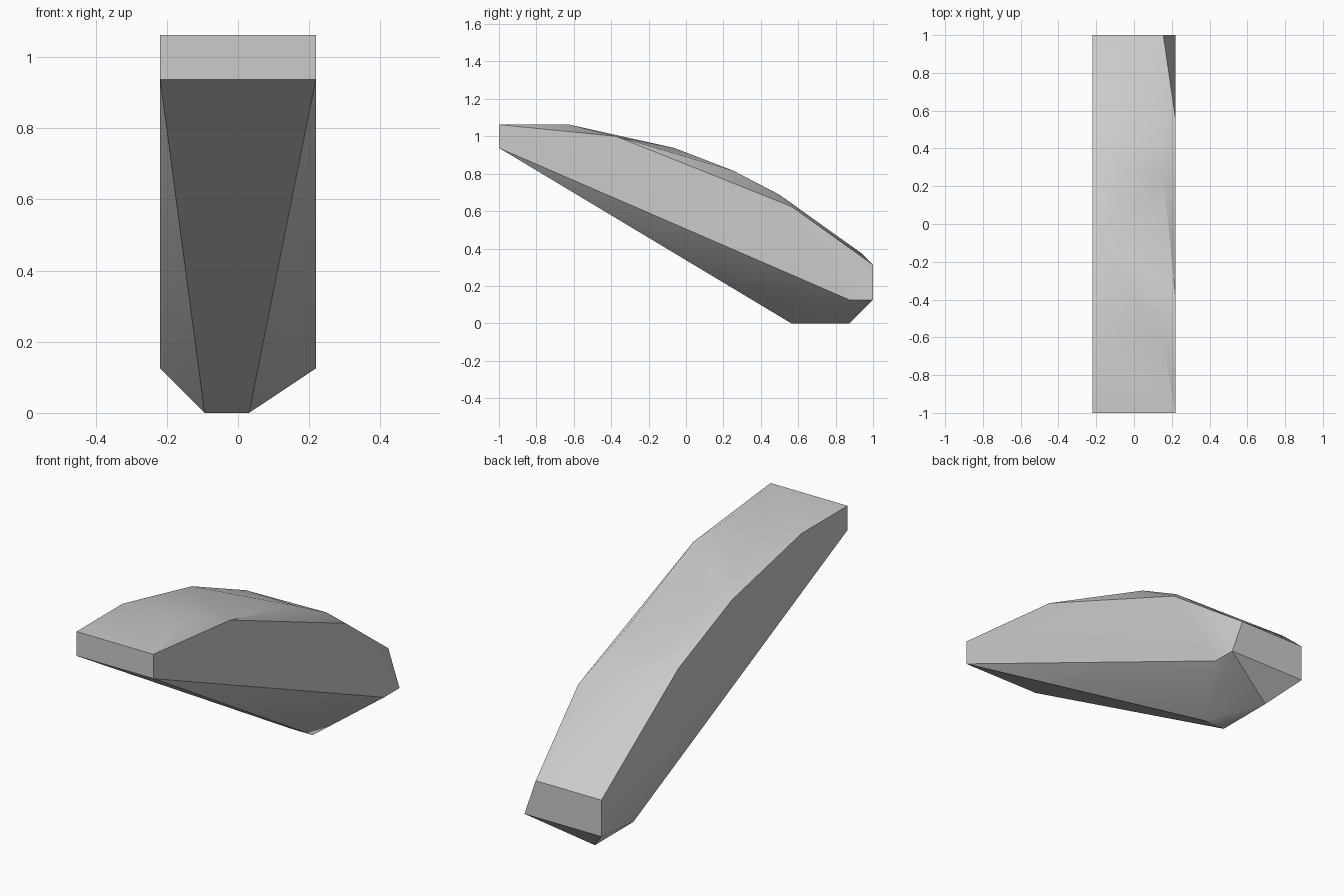
import bpy
import bmesh
import math
from mathutils import Vector

# Remove the default cube
default_cube = bpy.data.objects.get("Cube")
if default_cube:
    bpy.data.objects.remove(default_cube, do_unlink=True)


def make_material(name, colour):
    material = bpy.data.materials.new(name)
    material.use_nodes = True
    material.diffuse_color = colour
    shader = next(n for n in material.node_tree.nodes if n.type == "BSDF_PRINCIPLED")
    shader.inputs["Base Color"].default_value = colour
    return material


def make_hull(name, points, material):
    """Wrap a faceted shell around the points, with smooth shallow edges."""
    mesh = bpy.data.meshes.new(name)
    bm = bmesh.new()
    for point in points:
        bm.verts.new(point)
    result = bmesh.ops.convex_hull(bm, input=bm.verts[:], use_existing_faces=False)
    loose = {v for v in result["geom_interior"] + result["geom_unused"]
             if isinstance(v, bmesh.types.BMVert)}
    bmesh.ops.delete(bm, geom=list(loose), context="VERTS")
    # Merge the flat triangles back into whole facets
    bmesh.ops.dissolve_limit(bm, angle_limit=math.radians(0.3),
                             verts=bm.verts[:], edges=bm.edges[:])
    bmesh.ops.recalc_face_normals(bm, faces=bm.faces[:])
    bm.to_mesh(mesh)
    bm.free()
    mesh.materials.append(material)
    hull = bpy.data.objects.new(name, mesh)
    bpy.context.collection.objects.link(hull)
    bpy.ops.object.select_all(action="DESELECT")
    hull.select_set(True)
    bpy.context.view_layer.objects.active = hull
    bpy.ops.object.shade_smooth_by_angle(angle=math.radians(30))
    return hull


def along(x, profile):
    """Place a (y, z) side profile at a given x."""
    return [Vector((x, y, z)) for y, z in profile]


half_width = 0.2188
inset = 0.155

# Straight upper rim and lower corners on the -x side
points = along(-half_width, [(-1, 1.0625), (-0.625, 1.0625), (-0.0625, 0.9375),
                             (0.375, 0.75), (1, 0.3125), (1, 0.125), (-1, 0.9375)])
# Flat +x side
points += along(half_width, [(-1, 1.0625), (-0.375, 1), (0.5625, 0.625),
                             (1, 0.125), (0.875, 0.125), (-1, 0.9375)])
# Chamfered upper rim on the +x side
points += along(inset, [(-0.625, 1.0625), (0.25, 0.8175), (0.5, 0.6875), (1, 0.3125)])
# Raised point near the rear of the -x rim
points += along(-inset, [(0.9375, 0.375)])
# Small flat foot
points += along(-0.094, [(0.5625, 0), (0.875, 0)])
points += along(0.031, [(0.5625, 0)])

make_hull("curved_block", points, make_material("light_grey", (0.6, 0.6, 0.6, 1)))
